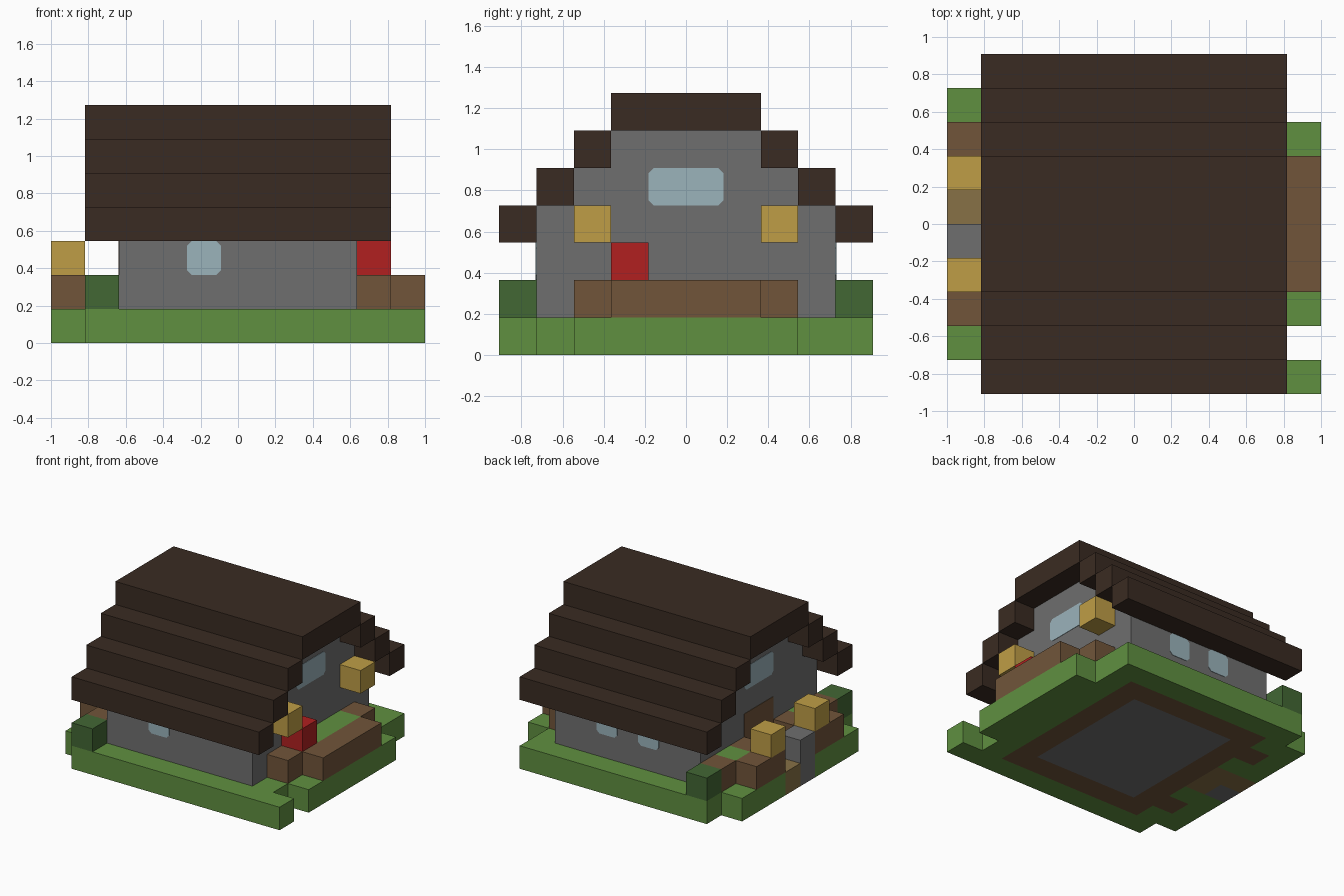
import bpy
import bmesh

cube = bpy.data.objects.get("Cube")
if cube:
    bpy.data.objects.remove(cube, do_unlink=True)

U = 2 / 11  # block size


def material(name, *rgb):
    """Flat colour given as 0-255 display values, stored as linear."""
    lin = [((c / 255 + 0.055) / 1.055) ** 2.4 for c in rgb]
    m = bpy.data.materials.new(name)
    m.use_nodes = True
    m.diffuse_color = (*lin, 1)
    bsdf = next(n for n in m.node_tree.nodes if n.type == 'BSDF_PRINCIPLED')
    bsdf.inputs["Base Color"].default_value = (*lin, 1)
    bsdf.inputs["Roughness"].default_value = 0.9
    return m


GRASS = material("grass_green", 96, 144, 64)
SOIL = material("soil_brown", 113, 85, 58)
ROOF = material("roof_dark_brown", 58, 43, 34)
STONE = material("stone_grey", 111, 111, 111)
LAMP = material("lamp_yellow", 191, 158, 70)
RED = material("flower_red", 177, 32, 32)
GLASS = material("glass_pale_blue", 155, 179, 187)
LEAF = material("leaf_dark_green", 66, 103, 52)
PATH = material("path_tan", 135, 113, 70)


def finish(name, bm, mat):
    bmesh.ops.recalc_face_normals(bm, faces=bm.faces)
    mesh = bpy.data.meshes.new(name)
    bm.to_mesh(mesh)
    bm.free()
    mesh.materials.append(mat)
    ob = bpy.data.objects.new(name, mesh)
    bpy.context.collection.objects.link(ob)
    return ob


def blocks(name, mat, xs, ys, zs):
    """Box over inclusive block ranges; a single number means one block."""
    spans = [(r, r) if isinstance(r, int) else r for r in (xs, ys, zs)]
    bm = bmesh.new()
    bmesh.ops.create_cube(bm, size=1)
    for v in bm.verts:
        for a, (lo, hi) in enumerate(spans):
            edge = hi + 1 if v.co[a] > 0 else lo
            v.co[a] = edge * U - (1, 10 * U / 2, 0)[a]
    return finish(name, bm, mat)


def pane(name, mat, axis, wall, centre, w, z, h, cut=0.025):
    """Thin plate with clipped corners lying on a wall facing x or y."""
    a, b = w / 2, h / 2
    outline = []
    for sx, sz, first in ((1, 1, 0), (-1, 1, 1), (-1, -1, 0), (1, -1, 1)):
        pair = [(sx * a, sz * (b - cut)), (sx * (a - cut), sz * b)]
        outline += pair[::-1] if first else pair
    side = 1 if wall > 0 else -1
    bm = bmesh.new()
    rings = []
    for depth in (-0.002, 0.003):
        d = wall + side * depth
        rings.append([bm.verts.new((d, centre + p, z + q) if axis == 'x'
                                   else (centre + p, d, z + q)) for p, q in outline])
    bm.faces.new(rings[0])
    bm.faces.new(rings[1])
    n = len(outline)
    for i in range(n):
        k = (i + 1) % n
        bm.faces.new((rings[0][i], rings[0][k], rings[1][k], rings[1][i]))
    return finish(name, bm, mat)


def both(j):
    """Mirror a block row or row range from front to back."""
    return 9 - j if isinstance(j, int) else (9 - j[1], 9 - j[0])


# Ground: grass border, soil footing and stone floor
for side, f in (("front", lambda j: j), ("back", both)):
    blocks(f"grass_{side}", GRASS, (1, 9), f(0), 0)
    blocks(f"footing_{side}", SOIL, (2, 8), f(1), 0)
    blocks(f"entrance_grass_{side}", GRASS, 0, f((1, 3)), 0)
    blocks(f"entrance_corner_{side}", GRASS, 1, f(1), 0)
    blocks(f"entrance_soil_{side}", SOIL, 1, f(2), 0)
    blocks(f"entrance_edge_{side}", GRASS, 1, f(3), 0)
blocks("footing_right", SOIL, 2, (2, 7), 0)
blocks("footing_left", SOIL, 8, (2, 7), 0)
blocks("stone_floor", STONE, (3, 7), (2, 7), 0)
blocks("grass_side", GRASS, 9, (1, 8), 0)
blocks("grass_side_strip", GRASS, 10, (2, 7), 0)
blocks("grass_corner", GRASS, 10, 0, 0)

# Path to the door
blocks("path_inner", PATH, 1, (4, 5), 0)
blocks("path_outer", PATH, 0, 5, 0)
blocks("path_stone", STONE, 0, 4, (0, 1))

# House body, narrowing toward the ridge
blocks("walls", STONE, (2, 8), (1, 8), (1, 3))
blocks("upper_walls", STONE, (2, 8), (2, 7), 4)
blocks("gable_walls", STONE, (2, 8), (3, 6), 5)

# Stepped roof
for step in range(3):
    blocks(f"roof_step_front_{step}", ROOF, (1, 9), step, 3 + step)
    blocks(f"roof_step_back_{step}", ROOF, (1, 9), both(step), 3 + step)
blocks("roof_ridge", ROOF, (1, 9), (3, 6), 6)

# Windows and door
wall_x, wall_y = 3.5 * U, 4 * U
for name, side in (("left", 1), ("right", -1)):
    pane(f"gable_window_{name}", GLASS, 'x', side * wall_x, 0, 2 * U, 4.5 * U, U)
pane("front_window", GLASS, 'y', -wall_y, -U, U, 2.5 * U, U)
for name, side in (("left", 1), ("right", -1)):
    pane(f"back_window_{name}", GLASS, 'y', wall_y, side * U, U, 2.5 * U, U)
pane("door", SOIL, 'x', -wall_x, 0, 2 * U, 2 * U, 2 * U, cut=0.001)

# Entrance planters, lamps and corner bushes
for side, f in (("front", lambda j: j), ("back", both)):
    blocks(f"bush_{side}", LEAF, 1, f(0), 1)
    blocks(f"planter_end_{side}", SOIL, 1, f(1), 1)
    blocks(f"planter_grass_{side}", GRASS, 1, f(2), 1)
    blocks(f"planter_inner_{side}", SOIL, 1, f(3), 1)
    blocks(f"planter_edge_{side}", SOIL, 0, f((2, 3)), 1)
    blocks(f"post_lamp_{side}", LAMP, 0, f(3), 2)
    # Side garden ends and wall lamps
    blocks(f"garden_end_{side}", SOIL, 9, f(2), 1)
    blocks(f"wall_lamp_{side}", LAMP, 9, f(2), 3)

# Side garden bed with a flower
blocks("garden_edge", SOIL, 10, (3, 6), 1)
blocks("garden_grass", GRASS, 9, (3, 6), 1)
blocks("flower", RED, 9, 3, 2)
